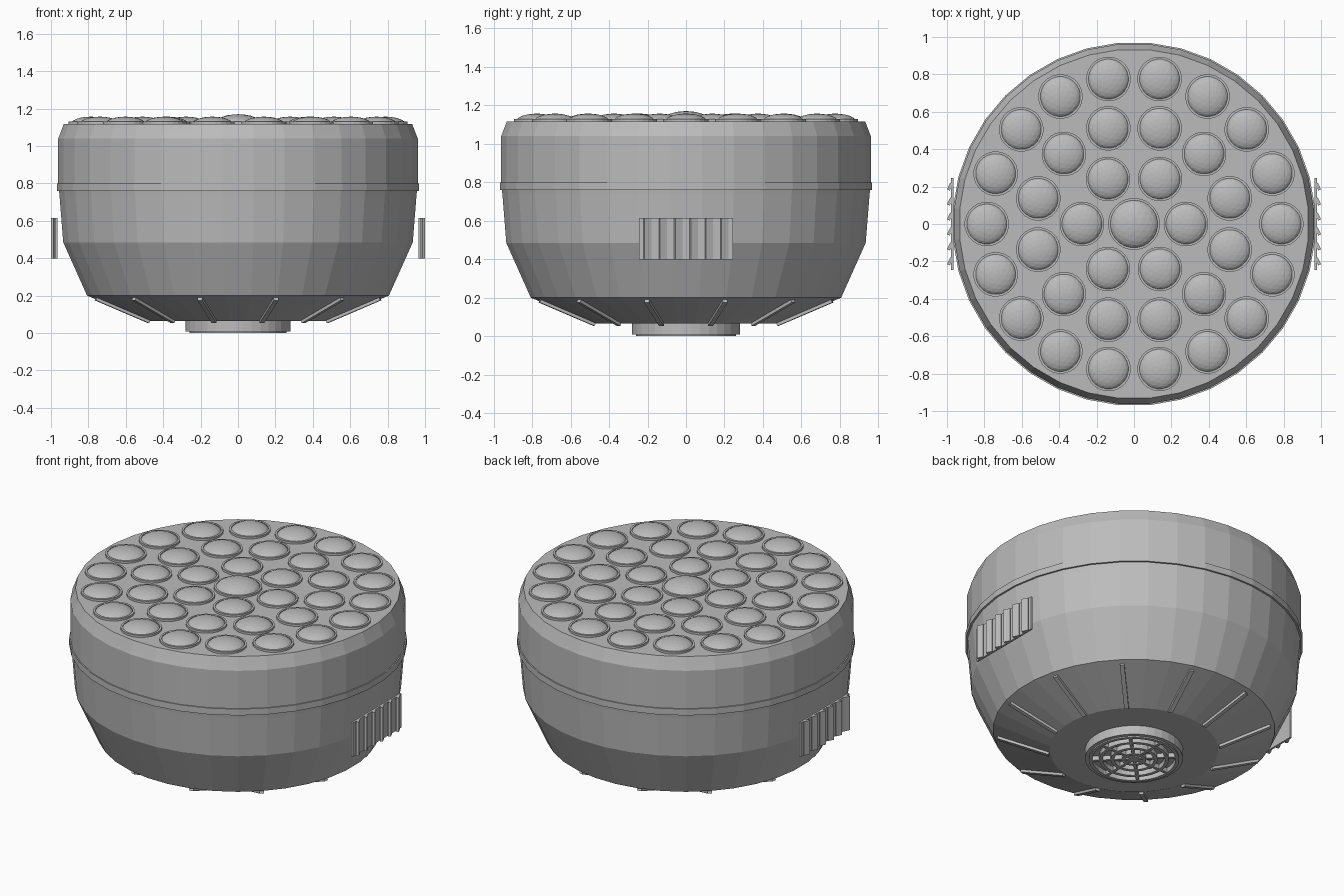
import bpy, bmesh
from math import sin, cos, pi, radians, atan2, hypot
from mathutils import Matrix, Vector

if "Cube" in bpy.data.objects:
    bpy.data.objects.remove(bpy.data.objects["Cube"], do_unlink=True)

grey = bpy.data.materials.new("neutral grey")
grey.use_nodes = True
grey.diffuse_color = (0.5, 0.5, 0.5, 1)
grey.node_tree.nodes["Principled BSDF"].inputs["Base Color"].default_value = grey.diffuse_color


def finish(bm, name):
    bmesh.ops.recalc_face_normals(bm, faces=bm.faces)
    mesh = bpy.data.meshes.new(name)
    bm.to_mesh(mesh)
    bm.free()
    mesh.materials.append(grey)
    ob = bpy.data.objects.new(name, mesh)
    bpy.context.collection.objects.link(ob)
    return ob


def add_lathe(bm, profile, sides, centre=(0, 0), ring=False):
    """Spin (radius, height) points; a ring joins last to first, otherwise ends are capped."""
    loops = []
    for r, z in profile:
        angles = [2 * pi * (i + 0.5) / sides for i in range(sides)]
        loops.append([bm.verts.new((centre[0] + r * cos(a), centre[1] + r * sin(a), z))
                      for a in angles])
    pairs = list(zip(loops, loops[1:]))
    if ring:
        pairs.append((loops[-1], loops[0]))
    else:
        bm.faces.new(loops[0])
        bm.faces.new(loops[-1])
    for low, high in pairs:
        for i in range(sides):
            j = (i + 1) % sides
            bm.faces.new((low[i], low[j], high[j], high[i]))


def add_ring(bm, inner, outer, z0, z1, sides, centre=(0, 0)):
    add_lathe(bm, [(inner, z0), (outer, z0), (outer, z1), (inner, z1)], sides, centre, True)


def add_box(bm, size, matrix):
    bmesh.ops.create_cube(bm, size=1, matrix=matrix @ Matrix.Diagonal((*size, 1)))


def turn(angle, axis="Z"):
    return Matrix.Rotation(angle, 4, axis)


# Faceted bowl-shaped body
bm = bmesh.new()
add_lathe(bm, [(0.485, 0.065), (0.81, 0.2), (0.938, 0.485), (0.958, 0.735),
               (0.965, 0.8), (0.965, 1.04), (0.955, 1.065), (0.935, 1.117)], 36)
finish(bm, "body")

# Raised seam band
bm = bmesh.new()
add_ring(bm, 0.94, 0.972, 0.76, 0.8, 36)
finish(bm, "seam_band")

# Lenses and their bezels: one large in the middle, then three rings
spots = [(0, 0, 0.139, 0.055)]
for count, radius, offset in ((6, 0.278, 0), (12, 0.53, 15), (18, 0.787, 0)):
    for i in range(count):
        a = 2 * pi * i / count + radians(offset)
        spots.append((radius * cos(a), radius * sin(a), 0.119, 0.042))
lenses, bezels = bmesh.new(), bmesh.new()
for x, y, r, height in spots:
    place = Matrix.Translation((x, y, 1.115)) @ Matrix.Diagonal((r - 0.009, r - 0.009, height, 1))
    bmesh.ops.create_icosphere(lenses, subdivisions=3, radius=1, matrix=place)
    add_ring(bezels, r - 0.012, r, 1.105, 1.13, 24, (x, y))
bmesh.ops.delete(lenses, geom=[v for v in lenses.verts if v.co.z < 1.09], context="VERTS")
finish(lenses, "lenses")
finish(bezels, "lens_bezels")

# Slatted vents on both sides
for side, name in ((1, "left_vent"), (-1, "right_vent")):
    bm = bmesh.new()
    add_box(bm, (0.012, 0.49, 0.215), Matrix.Translation((side * 0.972, 0, 0.507)))
    for i in range(6):
        y = (i - 2.5) * 0.08
        place = Matrix.Translation((side * 0.984, y, 0.507)) @ turn(side * radians(25))
        add_box(bm, (0.016, 0.04, 0.215), place)
    finish(bm, name)

# Radial ribs under the body
bm = bmesh.new()
start, end = Vector((0.49, 0, 0.066)), Vector((0.785, 0, 0.188))
run = end - start
slope = atan2(run.z, run.x)
for i in range(12):
    place = turn(radians(15 + 30 * i)) @ Matrix.Translation((start + end) / 2) @ turn(-slope, "Y")
    add_box(bm, (hypot(run.x, run.z), 0.026, 0.028), place)
finish(bm, "underside_ribs")

# Round foot: a hollow collar with a back plate
bm = bmesh.new()
add_ring(bm, 0.25, 0.282, 0.008, 0.07, 36)
add_lathe(bm, [(0.255, 0.03), (0.255, 0.06)], 36)
finish(bm, "foot_collar")

# Grille of rings and spokes in the foot
bm = bmesh.new()
for r in (0.06, 0.125, 0.19, 0.25):
    add_ring(bm, r - 0.01, r + 0.01, 0, 0.035, 32)
for i in range(4):
    add_box(bm, (0.5, 0.018, 0.028), Matrix.Translation((0, 0, 0.017)) @ turn(pi * i / 4))
finish(bm, "foot_grille")
